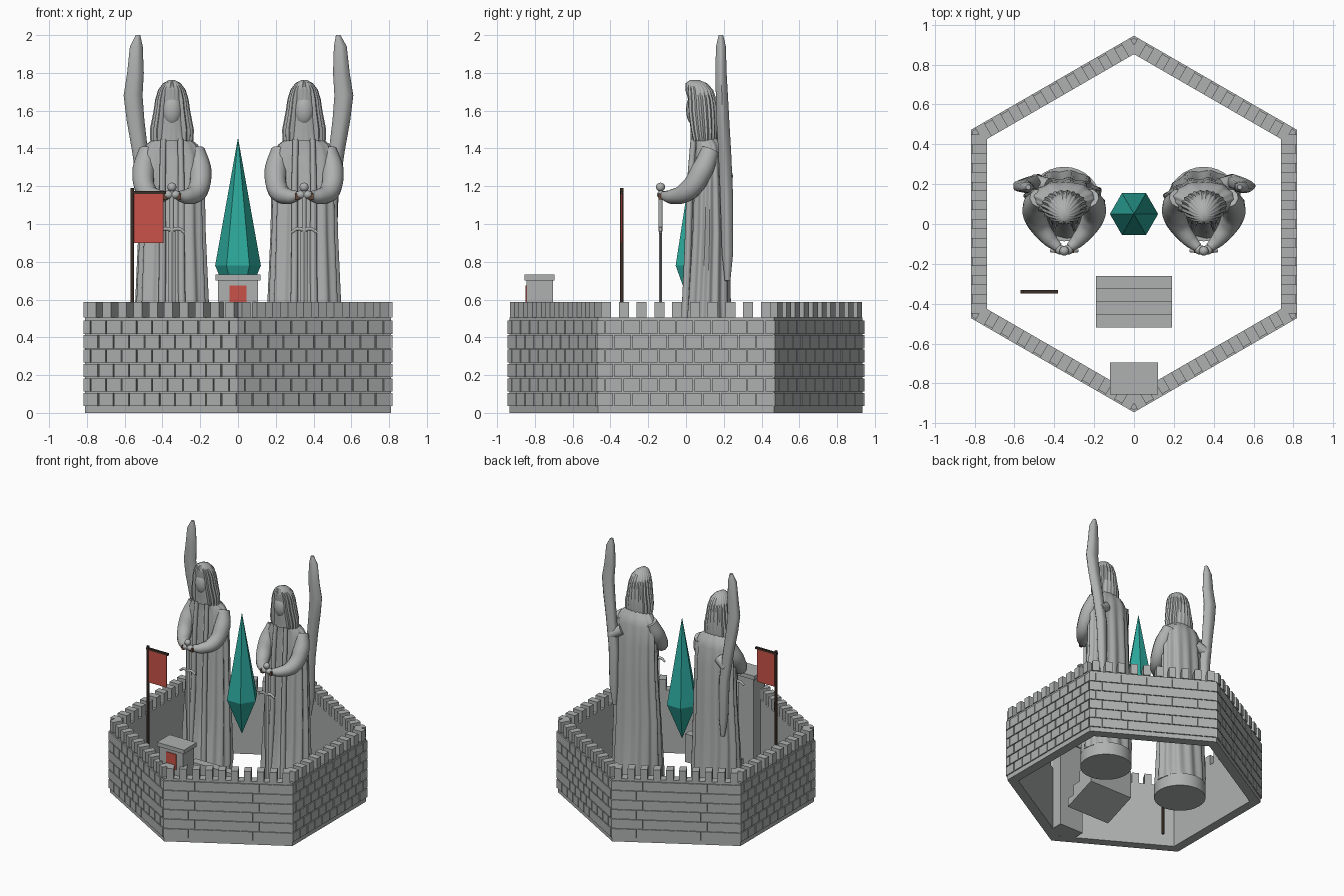
import bpy, bmesh
from math import pi, sin, cos, tan, radians
from mathutils import Matrix, Vector

cube = bpy.data.objects.get("Cube")
if cube:
    bpy.data.objects.remove(cube, do_unlink=True)


def material(name, r, g, b):
    m = bpy.data.materials.new(name)
    m.use_nodes = True
    m.diffuse_color = (r, g, b, 1)
    m.node_tree.nodes["Principled BSDF"].inputs["Base Color"].default_value = (r, g, b, 1)
    return m


STONE = material("grey stone", 0.42, 0.44, 0.43)
TEAL = material("teal crystal", 0.025, 0.39, 0.33)
RED = material("red cloth", 0.58, 0.085, 0.065)
WOOD = material("dark wood", 0.045, 0.028, 0.02)
LEATHER = material("brown leather", 0.14, 0.065, 0.035)


def finish(bm, name, mat, smooth=0):
    bmesh.ops.recalc_face_normals(bm, faces=bm.faces)
    mesh = bpy.data.meshes.new(name)
    bm.to_mesh(mesh)
    bm.free()
    ob = bpy.data.objects.new(name, mesh)
    bpy.context.collection.objects.link(ob)
    mesh.materials.append(mat)
    if smooth:
        smooth_object(ob, smooth)
    return ob


def smooth_object(ob, angle):
    bpy.ops.object.select_all(action="DESELECT")
    ob.select_set(True)
    bpy.context.view_layer.objects.active = ob
    bpy.ops.object.shade_smooth_by_angle(angle=radians(angle))


def add_box(bm, lo, hi, matrix=Matrix()):
    lo, hi = Vector(lo), Vector(hi)
    size = Matrix.Diagonal((*(hi - lo), 1))
    bmesh.ops.create_cube(bm, size=1, matrix=matrix @ Matrix.Translation((lo + hi) / 2) @ size)


def box(name, lo, hi, mat):
    bm = bmesh.new()
    add_box(bm, lo, hi)
    return finish(bm, name, mat)


def loft(name, rings, n, mat, shape=lambda t, z: 1, smooth=50):
    """Skin level rings (x, y, z, rx, ry); shape scales the radius by angle and height."""
    bm = bmesh.new()
    loops = []
    for x, y, z, rx, ry in rings:
        loop = []
        for i in range(n):
            t = 2 * pi * i / n
            k = shape(t, z)
            loop.append(bm.verts.new((x + rx * k * cos(t), y + ry * k * sin(t), z)))
        loops.append(loop)
    for a, b in zip(loops, loops[1:]):
        for i in range(n):
            j = (i + 1) % n
            bm.faces.new((a[i], a[j], b[j], b[i]))
    bm.faces.new(loops[0])
    bm.faces.new(loops[-1])
    return finish(bm, name, mat, smooth)


def tube(name, points, depth, mat, sides=3):
    """Smooth tube through points (x, y, z, radius)."""
    cu = bpy.data.curves.new(name, "CURVE")
    cu.dimensions = "3D"
    cu.bevel_depth, cu.bevel_resolution, cu.resolution_u = depth, sides, 6
    cu.use_fill_caps = True
    sp = cu.splines.new("BEZIER")
    sp.bezier_points.add(len(points) - 1)
    for p, (x, y, z, r) in zip(sp.bezier_points, points):
        p.co, p.radius = (x, y, z), r
        p.handle_left_type = p.handle_right_type = "AUTO"
    ob = bpy.data.objects.new(name, cu)
    bpy.context.collection.objects.link(ob)
    cu.materials.append(mat)
    bpy.ops.object.select_all(action="DESELECT")
    ob.select_set(True)
    bpy.context.view_layer.objects.active = ob
    bpy.ops.object.convert(target="MESH")
    smooth_object(bpy.context.object, 50)


def ball(name, centre, size, mat):
    bm = bmesh.new()
    m = Matrix.Translation(centre) @ Matrix.Diagonal((*size, 1))
    bmesh.ops.create_uvsphere(bm, u_segments=16, v_segments=10, radius=1, matrix=m)
    finish(bm, name, mat, 60)


# Hexagonal curtain wall, open above and below
INNER, CORE, FACE, TOP = 0.738, 0.809, 0.818, 0.505
bm = bmesh.new()
profile = [(CORE, 0), (CORE, TOP), (INNER, TOP), (INNER, 0)]
columns = []
for k in range(6):
    a = radians(60 * k + 30)
    columns.append([bm.verts.new((r / cos(pi / 6) * cos(a), r / cos(pi / 6) * sin(a), z)) for r, z in profile])
for k in range(6):
    a, b = columns[k], columns[(k + 1) % 6]
    for i in range(4):
        j = (i + 1) % 4
        bm.faces.new((a[i], b[i], b[j], a[j]))
finish(bm, "curtain_wall", STONE)

# Raised brick courses and battlements on each side
bricks, merlons = bmesh.new(), bmesh.new()
half, pitch, course, joint = FACE * tan(pi / 6), 0.094, 0.0765, 0.007
for k in range(6):
    turn = Matrix.Rotation(radians(60 * k), 4, "Z")
    for row in range(6):
        z = 0.036 + row * course
        for i in range(11):
            start = -half + (i - 0.5 * (row % 2)) * pitch
            lo, hi = max(start, -half), min(start + pitch - joint, half)
            if hi - lo > 0.01:
                add_box(bricks, (CORE - 0.01, lo, z), (FACE, hi, z + course - joint), turn)
    for i in range(10):
        y = (i - 4.5) * pitch
        add_box(merlons, (INNER, y - 0.026, TOP), (FACE, y + 0.026, 0.588), turn)
finish(bricks, "wall_bricks", STONE)
finish(merlons, "battlements", STONE)

# Gate pillar with cap and red panel
box("pillar_body", (-0.105, -0.845, 0), (0.105, -0.705, 0.71), STONE)
box("pillar_cap", (-0.12, -0.855, 0.7), (0.12, -0.695, 0.732), STONE)
box("pillar_panel", (-0.045, -0.85, 0.55), (0.045, -0.843, 0.675), RED)

# Stairs with a sloping underside, climbing toward the back
steps = [(-0.52 + 0.065 * (i // 2 + i % 2), 0.1 + 0.085 * (i // 2)) for i in range(8)]
outline = [(-0.52, 0.03)] + steps + [(-0.26, 0.13)]
bm = bmesh.new()
side = bm.faces.new([bm.verts.new((-0.19, y, z)) for y, z in outline])
out = bmesh.ops.extrude_face_region(bm, geom=[side])
bmesh.ops.translate(bm, vec=(0.38, 0, 0), verts=[v for v in out["geom"] if isinstance(v, bmesh.types.BMVert)])
finish(bm, "stairs", STONE)

# Banner
loft("banner_pole", [(-0.56, -0.34, z, 0.01, 0.01) for z in (0, 1.19)], 8, WOOD)
box("banner_bar", (-0.57, -0.348, 1.16), (-0.38, -0.332, 1.176), WOOD)
box("banner_cloth", (-0.553, -0.343, 0.9), (-0.395, -0.337, 1.162), RED)

# Six-sided crystal
loft("crystal", [(0, 0.05, 0.49, 0.001, 0.001), (0, 0.05, 0.78, 0.121, 0.121),
                 (0, 0.05, 1.452, 0.001, 0.001)], 6, TEAL, smooth=0)


def pleats(t, z):
    depth = 0.055 if 0.15 < z < 1.3 else 0.02
    return 1 + depth * cos(13 * t + 0.6 * sin(2 * t)) + 0.02 * sin(7 * t)


def strands(t, z):
    front = abs(t - 1.5 * pi) < 0.6 and 1.46 < z < 1.69
    return 0.84 if front else 1 + 0.04 * cos(22 * t)


# Two robed statues, mirrored left and right
for s, tag in ((1, "left"), (-1, "right")):
    cx = 0.35 * s
    loft(tag + "_statue_base", [(cx, 0.1, z, 0.187, 0.187) for z in (0.03, 0.13)], 32, STONE)
    robe = [(0.1, 0.12, 0.19, 0.17), (0.11, 0.2, 0.195, 0.15), (0.115, 0.6, 0.185, 0.118),
            (0.125, 0.95, 0.17, 0.105), (0.125, 1.2, 0.165, 0.095), (0.125, 1.36, 0.165, 0.085),
            (0.12, 1.42, 0.135, 0.075), (0.1, 1.46, 0.085, 0.06), (0.09, 1.5, 0.05, 0.05)]
    loft(tag + "_robe", [(cx, *r) for r in robe], 104, STONE, pleats)

    # Head with draped hair, face and robe collar
    hair = [(0.095, 1.44, 0.11, 0.068), (0.09, 1.5, 0.112, 0.078), (0.082, 1.6, 0.093, 0.084),
            (0.078, 1.66, 0.085, 0.08), (0.07, 1.71, 0.07, 0.072), (0.055, 1.745, 0.045, 0.055),
            (0.045, 1.762, 0.015, 0.025)]
    loft(tag + "_hair", [(cx, *r) for r in hair], 88, STONE, strands)
    ball(tag + "_face", (cx, 0.045, 1.605), (0.055, 0.045, 0.085), STONE)
    for d in (-1, 1):
        tube(tag + "_stole", [(cx + d * 0.045, 0.04, 1.45, 1), (cx + d * 0.05, 0.022, 1.2, 1.1),
                              (cx + d * 0.05, 0.008, 0.8, 1.2), (cx + d * 0.06, -0.02, 0.2, 1.3)], 0.016, STONE)
        # Sleeves meeting at the hands
        tube(tag + "_sleeve", [(cx + d * 0.125, 0.13, 1.39, 0.9), (cx + d * 0.15, 0.085, 1.28, 1.1),
                               (cx + d * 0.135, 0.01, 1.175, 1), (cx + d * 0.075, -0.075, 1.145, 0.72),
                               (cx + d * 0.03, -0.118, 1.15, 0.45)], 0.055, STONE)
        ball(tag + "_hand", (cx + d * 0.018, -0.13, 1.155), (0.028, 0.024, 0.022), STONE)
        box(tag + "_cuff", (cx + d * 0.038 - 0.011, -0.146, 1.13), (cx + d * 0.038 + 0.011, -0.1, 1.162), LEATHER)

    # Sword held point down
    ball(tag + "_pommel", (cx, -0.135, 1.195), (0.024, 0.024, 0.024), STONE)
    loft(tag + "_grip", [(cx, -0.135, z, 0.012, 0.012) for z in (0.96, 1.19)], 10, STONE)
    tube(tag + "_guard", [(cx - 0.068, -0.135, 0.955, 0.8), (cx - 0.035, -0.135, 0.975, 1),
                          (cx, -0.135, 0.97, 1.2), (cx + 0.035, -0.135, 0.975, 1),
                          (cx + 0.068, -0.135, 0.955, 0.8)], 0.01, STONE)
    loft(tag + "_blade", [(cx, -0.135, 0.12, 0.002, 0.002), (cx, -0.135, 0.2, 0.017, 0.007),
                          (cx, -0.135, 0.97, 0.02, 0.009)], 4, STONE, smooth=0)

    # Tall narrow wing on the outer shoulder
    wing = [(0.48, 0.22, 0.7, 0.015, 0.015), (0.485, 0.22, 0.85, 0.035, 0.03), (0.49, 0.215, 1.15, 0.04, 0.034),
            (0.52, 0.205, 1.38, 0.042, 0.034), (0.545, 0.195, 1.55, 0.047, 0.034), (0.558, 0.19, 1.68, 0.05, 0.032),
            (0.545, 0.185, 1.8, 0.044, 0.03), (0.54, 0.185, 1.94, 0.034, 0.026), (0.53, 0.185, 2, 0.012, 0.012)]
    loft(tag + "_wing", [(s * x, *r) for x, *r in wing], 20, STONE, lambda t, z: 1 + 0.05 * cos(5 * t))
    tube(tag + "_wing_root", [(cx + s * 0.08, 0.19, 1.3, 1), (cx + s * 0.16, 0.215, 1.25, 0.9)], 0.04, STONE)
